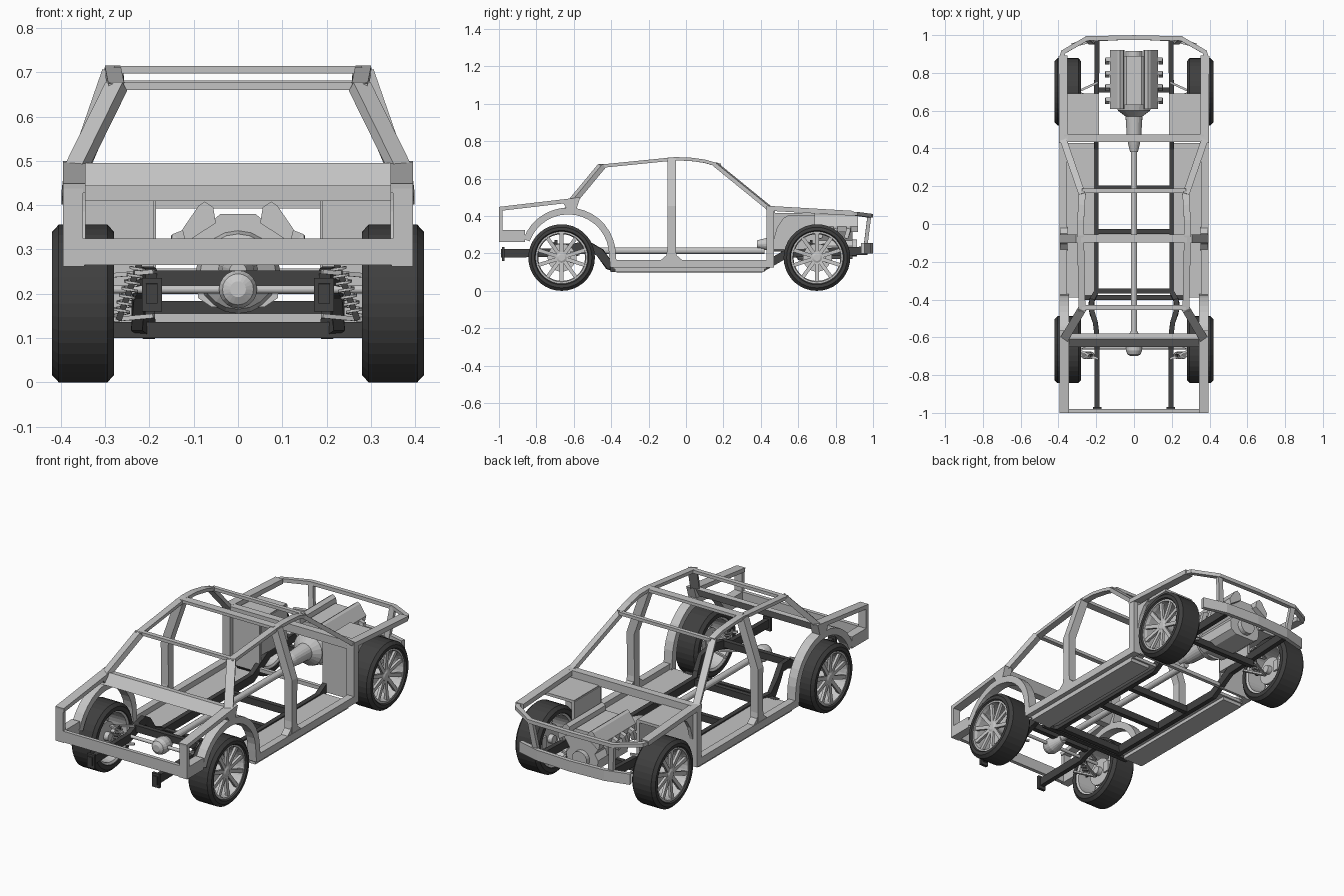
import bpy, bmesh, math
from mathutils import Vector as V

if "Cube" in bpy.data.objects:
    bpy.data.objects.remove(bpy.data.objects["Cube"])


def material(name, r, g, b):
    m = bpy.data.materials.new(name)
    m.diffuse_color = (r, g, b, 1)
    m.use_nodes = True
    m.node_tree.nodes["Principled BSDF"].inputs["Base Color"].default_value = m.diffuse_color
    return m


BODY = material("body grey", .55, .55, .55)
DARK = material("chassis black", .055, .055, .055)
TIRE = material("tyre rubber", .05, .05, .05)
METAL = material("metal grey", .57, .57, .57)


def finish(name, bm, mat, mirror=False):
    bmesh.ops.recalc_face_normals(bm, faces=bm.faces)
    me = bpy.data.meshes.new(name)
    bm.to_mesh(me)
    bm.free()
    me.materials.append(mat)
    ob = bpy.data.objects.new(name, me)
    bpy.context.collection.objects.link(ob)
    if mirror:
        ob.modifiers.new("mirror", 'MIRROR').use_clip = False
        ob.modifiers["mirror"].use_mirror_merge = False
    return ob


def sweep(name, paths, w, h, mat, up=(0, 0, 1), mirror=False):
    """Rectangular bar (w sideways, h along up) following each path."""
    bm = bmesh.new()
    for path in paths:
        p = [V(q) for q in path]
        rings = []
        for i, q in enumerate(p):
            t = V((0, 0, 0))
            if i:
                t += (q - p[i - 1]).normalized()
            if i < len(p) - 1:
                t += (p[i + 1] - q).normalized()
            t.normalize()
            s = t.cross(V(up)).normalized()
            u = s.cross(t)
            rings.append([bm.verts.new(q + s * w / 2 * a + u * h / 2 * b)
                          for a, b in ((1, 1), (-1, 1), (-1, -1), (1, -1))])
        for a, b in zip(rings, rings[1:]):
            for k in range(4):
                bm.faces.new((a[k], a[k - 1], b[k - 1], b[k]))
        bm.faces.new(rings[0])
        bm.faces.new(rings[-1])
    return finish(name, bm, mat, mirror)


def prism(name, pts, axis, a, b, mat, mirror=False):
    """Polygon extruded along x (points are y,z) or y (points are x,z)."""
    bm = bmesh.new()
    mk = (lambda d, p: (d, *p)) if axis == 'x' else (lambda d, p: (p[0], d, p[1]))
    r = [[bm.verts.new(mk(d, p)) for p in pts] for d in (a, b)]
    for k in range(len(pts)):
        bm.faces.new((r[0][k], r[0][k - 1], r[1][k - 1], r[1][k]))
    bm.faces.new(r[0])
    bm.faces.new(r[1])
    return finish(name, bm, mat, mirror)


def box(name, x0, x1, y0, y1, z0, z1, mat, mirror=False):
    return prism(name, [(y0, z0), (y1, z0), (y1, z1), (y0, z1)], 'x', x0, x1, mat, mirror)


def lathe(name, prof, axis, c, mat, seg=24, mirror=False, closed=False):
    """Turn (distance, radius) points about the x or y axis through c."""
    bm = bmesh.new()
    rings = []
    for d, r in prof:
        ring = []
        for k in range(seg):
            a = 2 * math.pi * k / seg
            u, v = r * math.cos(a), r * math.sin(a)
            ring.append(bm.verts.new((d, c[0] + u, c[1] + v) if axis == 'x'
                                     else (c[0] + u, d, c[1] + v)))
        rings.append(ring)
    if not closed:
        bm.faces.new(rings[0])
        bm.faces.new(rings[-1])
    pairs = list(zip(rings, rings[1:])) + ([(rings[-1], rings[0])] if closed else [])
    for a, b in pairs:
        for k in range(seg):
            bm.faces.new((a[k], a[k - 1], b[k - 1], b[k]))
    return finish(name, bm, mat, mirror)


# Wheels, brakes and suspension at both axles
for end, yc in (("rear", -.665), ("front", .70)):
    c = (yc, .178)
    lathe(end + "_tyre", [(.28, .14), (.28, .162), (.295, .178), (.405, .178), (.42, .162),
                          (.42, .145), (.41, .138), (.29, .134)], 'x', c, TIRE, 36, True, True)
    lathe(end + "_rim", [(.285, .137), (.412, .142), (.412, .130), (.395, .125), (.29, .127)],
          'x', c, METAL, 36, True, True)
    spokes = []
    for k in range(10):
        a = 2 * math.pi * (k + .5) / 10
        spokes.append([(x, c[0] + r * math.cos(a), c[1] + r * math.sin(a))
                       for x, r in ((.392, .02), (.402, .13))])
    sweep(end + "_spokes", spokes, .02, .014, METAL, (1, 0, 0), True)
    lathe(end + "_hub", [(.30, .022), (.40, .028), (.405, .018)], 'x', c, METAL, 20, True)
    lathe(end + "_brake_disc", [(.325, .075), (.34, .075)], 'x', c, METAL, 28, True)
    box(end + "_caliper", .315, .35, yc + .045, yc + .08, .15, .21, METAL, True)
    # coil springs around dampers
    lean = []
    for k in range(85):
        f, a = k / 84, 2 * math.pi * 7 * k / 84
        lean.append((.267 - .042 * f + .017 * math.cos(a), yc - .03 + .017 * math.sin(a), .15 + .11 * f))
    sweep(end + "_spring", [lean], .006, .006, METAL, (0, 0, 1), True)
    sweep(end + "_damper", [[(.27, yc - .03, .14), (.222, yc - .03, .27)]], .014, .014, DARK, (0, 1, 0), True)
    sweep(end + "_control_arms", [[(.19, yc + d, z), (.30, yc, z - .01)]
                                  for d in (-.05, .05) for z in (.15, .25)], .012, .01, METAL, (0, 0, 1), True)

# Driveline
lathe("rear_axle", [(-.30, .009), (.30, .009)], 'x', (-.655, .21), METAL, 12)
lathe("differential", [(-.70, .018), (-.69, .035), (-.67, .043), (-.64, .043), (-.61, .033), (-.57, .02)],
      'y', (0, .21), METAL, 20)
lathe("driveshaft", [(-.60, .017), (.42, .017)], 'y', (0, .215), METAL, 16)
lathe("gearbox", [(.38, .02), (.42, .03), (.45, .037), (.57, .045), (.60, .085), (.64, .095)],
      'y', (0, .25), METAL, 20)

# V engine: block, two heads, ports, pulley
half = [(.06, .17), (.09, .19), (.095, .24), (.075, .27), (.11, .32), (.04, .38)]
prism("engine_block", half + [(-x, z) for x, z in reversed(half)], 'y', .63, .89, METAL)
prism("cylinder_head", [(.118, .315), (.126, .345), (.088, .40), (.075, .408), (.056, .395), (.05, .36)],
      'y', .61, .92, METAL, True)
for k in range(4):
    y = .66 + .07 * k
    sweep("exhaust_port_%d" % (k + 1), [[(.10, y, .34), (.14, y, .325), (.142, y - .015, .28)]],
          .025, .022, METAL, (0, 1, 0), True)
lathe("crank_pulley", [(.88, .045), (.915, .045)], 'y', (0, .23), METAL, 20)

# Ladder chassis
rail = [(.195, -.99, .20), (.195, -.66, .205), (.197, -.58, .235), (.205, -.52, .24), (.225, -.46, .205),
        (.225, -.41, .135), (.20, -.36, .12), (.20, .40, .12), (.20, .54, .20), (.195, .97, .215)]
sweep("frame_rail", [rail], .026, .045, DARK, (0, 0, 1), True)
box("rail_end_plate", .172, .217, -.985, -.97, .16, .235, DARK, True)
for k, (y, x, z) in enumerate(((-.39, .28, .118), (-.355, .2, .118), (-.04, .2, .118), (.19, .2, .118),
                               (-.60, .2, .235), (.71, .2, .165))):
    box("cross_member_%d" % (k + 1), -x, x, y - .013, y + .013, z - .018, z + .018, DARK)

# Floor pans and sills
box("floor_pan", .212, .37, -.39, .43, .118, .135, BODY, True)
box("under_sill", .25, .37, -.38, .42, .10, .12, BODY, True)
box("sill", .355, .395, -.40, .47, .125, .165, BODY, True)
box("toe_bar", -.2, .2, .45, .47, .135, .155, BODY)

# Rear body: arch, deck rail, corner posts, tail bar
arch = [(.37, -.63 + .237 * math.cos(math.radians(a)), .19 + .237 * math.sin(math.radians(a)))
        for a in range(160, -1, -10)] + [(.37, -.387, .13)]
sweep("rear_arch", [arch], .036, .05, BODY, (1, 0, 0), True)
box("rear_quarter_block", .347, .395, -1, -.86, .262, .325, BODY, True)
box("rear_corner_post", .35, .395, -1, -.98, .262, .448, BODY, True)
box("tail_bar", -.37, .37, -1, -.98, .265, .325, BODY)
sweep("deck_rail", [[(.37, -1, .438), (.37, -.60, .485)]], .05, .022, BODY, (0, 0, 1), True)
prism("rear_pillar_foot", [(-.66, .475), (-.63, .425), (-.59, .425), (-.565, .50), (-.60, .497)],
      'x', .347, .395, BODY, True)
prism("rear_deck_beam", [(-.65, .443), (-.61, .495), (-.58, .493), (-.61, .443)], 'x', -.37, .37, BODY)

# Cabin cage
sweep("rear_pillar", [[(.37, -.61, .475), (.275, -.45, .668)]], .045, .028, BODY, (0, 0, 1), True)
sweep("roof_rail", [[(.275, -.46, .666), (.283, -.06, .706), (.283, .02, .704), (.277, .10, .693),
                     (.275, .17, .673)]], .036, .018, BODY, (0, 0, 1), True)
sweep("front_pillar", [[(.274, .155, .678), (.374, .445, .442)]], .036, .022, BODY, (0, 0, 1), True)
sweep("centre_pillar", [[(.37, -.077, .14), (.372, -.077, .45), (.285, -.077, .70)]],
      .045, .045, BODY, (0, 1, 0), True)
prism("centre_pillar_foot", [(-.14, .16), (-.015, .16), (-.05, .19), (-.058, .24), (-.098, .24), (-.105, .19)],
      'x', .352, .392, BODY, True)
box("roof_bar", -.28, .28, -.098, -.055, .698, .714, BODY)
box("windscreen_bar", -.275, .275, .165, .187, .665, .682, BODY)
box("rear_window_bar", -.275, .275, -.455, -.43, .66, .677, BODY)

# Cowl, firewalls and front wheel housings
box("cowl", -.37, .37, .435, .475, .41, .453, BODY)
box("hinge_post", .35, .395, .43, .47, .13, .45, BODY, True)
box("firewall", .19, .38, .455, .47, .13, .435, BODY, True)
box("housing_inner", .185, .205, .465, .69, .22, .41, BODY, True)
box("housing_top", .19, .365, .465, .69, .40, .415, BODY, True)
prism("housing_gusset", [(.47, .27), (.47, .41), (.56, .41), (.52, .385), (.49, .34)], 'x', .35, .37, BODY, True)

# Fender rails, nose and bumper
sweep("fender_rail", [[(.373, .43, .442), (.376, .89, .415)]], .046, .026, BODY, (0, 0, 1), True)
sweep("nose_rail", [[(.385, .875, .414), (.375, .91, .412), (.25, .982, .402), (0, .987, .402)]],
      .025, .02, BODY, (0, 0, 1), True)
sweep("nose_post", [[(.245, .98, .40), (.225, .96, .24)]], .03, .02, BODY, (0, 1, 0), True)
sweep("bumper", [[(-.33, .945, .228), (-.2, .978, .228), (0, .988, .228), (.2, .978, .228), (.33, .945, .228)]],
      .022, .058, BODY)
